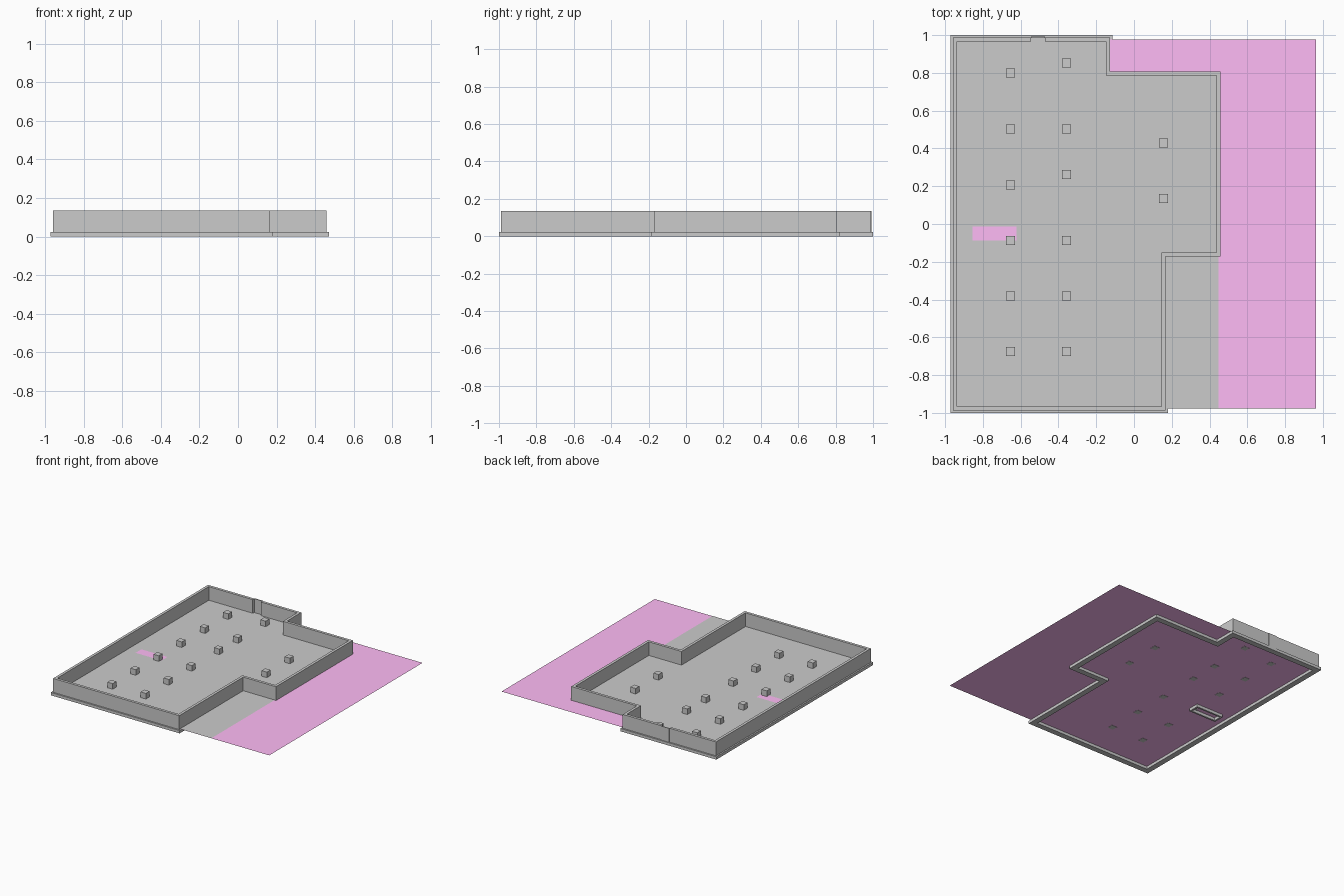
import bpy, bmesh
from mathutils import Vector

if "Cube" in bpy.data.objects:
    bpy.data.objects.remove(bpy.data.objects["Cube"])

pink = bpy.data.materials.new("pink_ground")
pink.diffuse_color = (1.0, 0.5, 0.92, 1)
pink.use_nodes = True
pink.node_tree.nodes["Principled BSDF"].inputs["Base Color"].default_value = pink.diffuse_color


def finish(name, bm, mat=None):
    bmesh.ops.recalc_face_normals(bm, faces=bm.faces)
    me = bpy.data.meshes.new(name)
    bm.to_mesh(me)
    bm.free()
    ob = bpy.data.objects.new(name, me)
    bpy.context.collection.objects.link(ob)
    if mat:
        me.materials.append(mat)
    return ob


def box(name, x0, x1, y0, y1, z0, z1):
    bm = bmesh.new()
    bmesh.ops.create_cube(bm, size=1)
    for v in bm.verts:
        v.co = (x1 if v.co.x > 0 else x0, y1 if v.co.y > 0 else y0,
                z1 if v.co.z > 0 else z0)
    return finish(name, bm)


def strip(name, path, width, z0, z1, closed=True):
    """Rectangular section with mitred corners along a plan path."""
    bm = bmesh.new()
    pts = [Vector(p) for p in path]
    n = len(pts)
    rings = []
    for i, p in enumerate(pts):
        a = (p - pts[i - 1]).normalized() if closed or i > 0 else None
        b = (pts[(i + 1) % n] - p).normalized() if closed or i < n - 1 else None
        a, b = a or b, b or a
        na, nb = Vector((-a.y, a.x)), Vector((-b.y, b.x))
        m = (na + nb) / (1 + na.dot(nb)) * width / 2
        rings.append([bm.verts.new((*(p + m * s), z))
                      for s, z in ((-1, z0), (1, z0), (1, z1), (-1, z1))])
    for i in range(n if closed else n - 1):
        r, q = rings[i], rings[(i + 1) % n]
        for k in range(4):
            bm.faces.new((r[k], r[(k + 1) % 4], q[(k + 1) % 4], q[k]))
    if not closed:
        bm.faces.new(rings[0])
        bm.faces.new(rings[-1])
    return finish(name, bm)


def sheet(name, cells, z, mat=None):
    """Flat sheet made from plan rectangles (x0, x1, y0, y1)."""
    bm = bmesh.new()
    for x0, x1, y0, y1 in cells:
        bm.faces.new([bm.verts.new((x, y, z)) for x, y in
                      ((x0, y0), (x1, y0), (x1, y1), (x0, y1))])
    bmesh.ops.remove_doubles(bm, verts=bm.verts, dist=1e-5)
    return finish(name, bm, mat)


# Centre line of the perimeter
L, R, F, B = -0.948, 0.448, -0.977, 0.977
plan = [(L, B), (L, F), (0.156, F), (0.156, -0.161), (R, -0.161),
        (R, 0.797), (-0.138, 0.797), (-0.138, B)]
ZF, TOP = 0.023, 0.135

# Footing, and wall with a gap in the back run
strip("footing", plan, 0.046, 0, ZF)
strip("perimeter_wall", [(-0.545, B)] + plan + [(-0.47, B)], 0.022, ZF, TOP, closed=False)
box("gap_panel", -0.545, -0.47, 0.986, 0.993, ZF, TOP)

# Ground sheet under everything
sheet("ground_sheet", [(L, 0.963, F, B)], ZF + 0.0005, pink)

# Grey floor sheet with a rectangular opening
hx0, hx1, hy0, hy1 = -0.854, -0.622, -0.087, -0.012
sheet("floor", [(L, hx0, F, hy0), (hx0, hx1, F, hy0), (hx1, R, F, hy0),
                (L, hx0, hy0, hy1), (hx1, R, hy0, hy1),
                (L, hx0, hy1, 0.797), (hx0, hx1, hy1, 0.797), (hx1, R, hy1, 0.797),
                (L, -0.138, 0.797, B)], ZF + 0.002)

# Footing ring below the opening
strip("opening_footing", [(hx0, hy1), (hx0, hy0), (hx1, hy0), (hx1, hy1)], 0.014, 0, ZF)

# Square column stubs
rows = {-0.653: (0.799, 0.503, 0.206, -0.087, -0.381, -0.675),
        -0.357: (0.852, 0.503, 0.262, -0.087, -0.381, -0.675),
        0.156: (0.429, 0.135)}
h = 0.0235
for x, ys in rows.items():
    for y in ys:
        box("column_stub", x - h, x + h, y - h, y + h, ZF - 0.001, 0.07)
